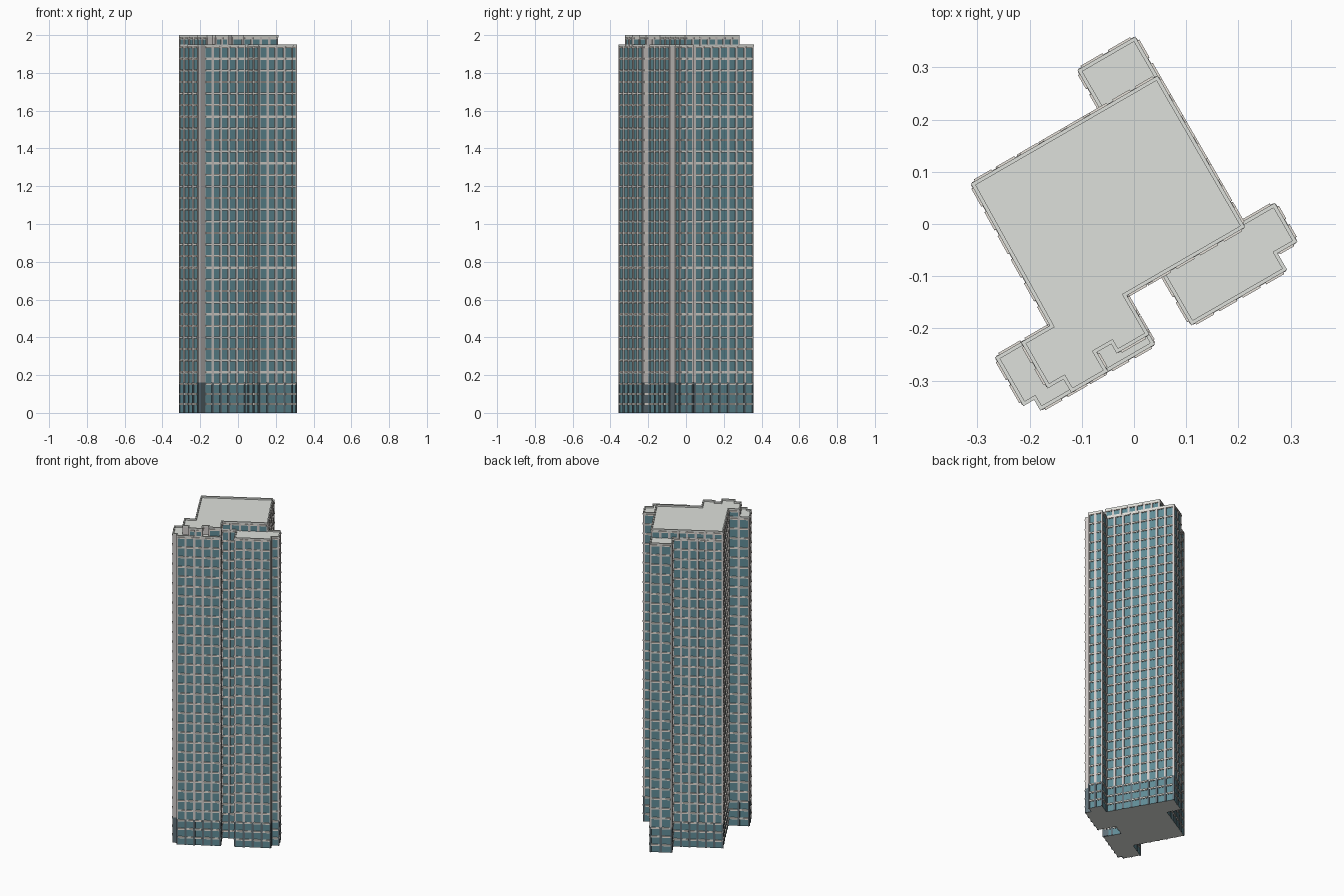
import bpy, bmesh
from mathutils import Vector, Matrix
from math import radians

if "Cube" in bpy.data.objects:
    bpy.data.objects.remove(bpy.data.objects["Cube"])

TURN = Matrix.Translation((0, -0.002, 0)) @ Matrix.Rotation(radians(30), 4, 'Z')
S = 0.992
BASE, LOW, HIGH = 0.16, 1.943, 1.99
FLOORS = 29


def srgb(v):
    return v / 12.92 if v <= 0.04045 else ((v + 0.055) / 1.055) ** 2.4


def material(name, r, g, b):
    m = bpy.data.materials.new(name)
    m.diffuse_color = (srgb(r), srgb(g), srgb(b), 1)
    m.use_nodes = True
    m.node_tree.nodes["Principled BSDF"].inputs["Base Color"].default_value = m.diffuse_color
    return m


GLASS = material("teal_glass", 0.38, 0.55, 0.59)
PIER = material("warm_grey_pier", 0.82, 0.80, 0.79)
LEDGE = material("pale_stone", 0.90, 0.88, 0.85)
ROOF = material("roof_grey", 0.87, 0.88, 0.86)
SLATE = material("dark_slate", 0.38, 0.44, 0.47)

# Plan outlines in the building's own axes, counter-clockwise
OUTLINE = [(-.23, .224), (.058, .224), (.058, .311), (.181, .311), (.181, -.102),
           (.254, -.102), (.254, -.183), (.21, -.183), (.21, -.22), (.002, -.22),
           (.002, -.108), (-.083, -.108), (-.083, -.217), (-.333, -.217),
           (-.333, -.193), (-.357, -.193), (-.357, -.09), (-.235, -.09)][::-1]
UPPER = [(-.23, .224), (.181, .224), (.181, -.108), (-.083, -.108), (-.083, -.195),
         (-.15, -.195), (-.15, -.174), (-.188, -.174), (-.188, -.217), (-.264, -.217),
         (-.264, -.187), (-.299, -.187), (-.299, -.09), (-.235, -.09)][::-1]


def finish(bm, name, mats):
    bmesh.ops.transform(bm, matrix=TURN, verts=bm.verts)
    me = bpy.data.meshes.new(name)
    bm.to_mesh(me)
    bm.free()
    for m in mats:
        me.materials.append(m)
    ob = bpy.data.objects.new(name, me)
    bpy.context.collection.objects.link(ob)
    return ob


def edges(poly):
    """Start point, direction, outward normal and length of each wall."""
    pts = [Vector((x * S, y * S, 0)) for x, y in poly]
    for a, b in zip(pts, pts[1:] + pts[:1]):
        d = b - a
        n = Vector((d.y, -d.x, 0)).normalized()
        yield a, d.normalized(), n, d.length


def prism(name, poly, z0, z1):
    """Glass walls with a roof cap and an underside."""
    bm = bmesh.new()
    lo = [bm.verts.new((x * S, y * S, z0)) for x, y in poly]
    hi = [bm.verts.new((x * S, y * S, z1)) for x, y in poly]
    k = len(poly)
    for i in range(k):
        j = (i + 1) % k
        bm.faces.new((lo[i], lo[j], hi[j], hi[i]))
    bm.faces.new(hi).material_index = 1
    if z0 == 0:
        bm.faces.new(lo[::-1]).material_index = 1
    return finish(bm, name, [GLASS, ROOF])


def box(bm, wall, s0, s1, o0, o1, z0, z1):
    """Box on a wall: s along it, o outward from it, z up."""
    a, d, n, _ = wall
    v = [bm.verts.new(a + d * s + n * o + Vector((0, 0, z)))
         for z in (z0, z1) for s, o in ((s0, o0), (s0, o1), (s1, o1), (s1, o0))]
    for f in ((3, 2, 1, 0), (4, 5, 6, 7), (0, 1, 5, 4), (1, 2, 6, 5), (2, 3, 7, 6), (3, 0, 4, 7)):
        bm.faces.new([v[i] for i in f])


def facade(prefix, poly, z0, z1, floors, pier_mat, ledge_mat, pier_w):
    """Piers between bays, a projecting sill per bay and floor, solid panels on short walls."""
    piers, ledges, solid = bmesh.new(), bmesh.new(), bmesh.new()
    step = (z1 - z0) / floors
    h = pier_w / 2
    for wall in edges(poly):
        length = wall[3]
        if length < 0.04:
            box(solid, wall, 0, length, -.004, .003, z0, z1)
            continue
        bays = max(1, round(length / 0.05))
        w = length / bays
        for i in range(bays + 1):
            s = i * w
            box(piers, wall, max(0, s - h), min(length, s + h), -.004, .004, z0, z1)
        for f in range(floors):
            z = z0 + (f + 1) * step
            box(ledges, wall, 0, length, -.004, .002, z - .012, z - .001)
            for i in range(bays):
                box(ledges, wall, i * w + h, (i + 1) * w - h, 0, .007, z - .011, z - .002)
    # Blank pier at the mouth of the recess
    for wall in edges(poly):
        if abs(wall[0].x + .083 * S) < 1e-4 and wall[2].x > .9:
            box(solid, wall, 0, .032, -.004, .005, z0, z1)
    for bm, part, mat in ((piers, "piers", pier_mat), (ledges, "sills", ledge_mat),
                          (solid, "blank_panels", pier_mat)):
        finish(bm, prefix + "_" + part, [mat])


def parapet(name, poly, z0, z1):
    bm = bmesh.new()
    for wall in edges(poly):
        box(bm, wall, -.003, wall[3] + .003, -.004, .003, z0, z1)
    finish(bm, name, [ROOF])


# Glazed volumes
prism("tower_body", OUTLINE, 0, LOW)
prism("upper_storey", UPPER, LOW, HIGH)

# Facade grids: podium, shaft and top storey
facade("podium", OUTLINE, 0, BASE, 3, SLATE, LEDGE, .012)
facade("shaft", OUTLINE, BASE, LOW, FLOORS, PIER, LEDGE, .013)
facade("top_storey", UPPER, LOW, HIGH, 1, PIER, LEDGE, .013)

# Roof edges
parapet("lower_parapet", OUTLINE, LOW - .002, LOW + .008)
parapet("upper_parapet", UPPER, HIGH - .002, 2.0)
